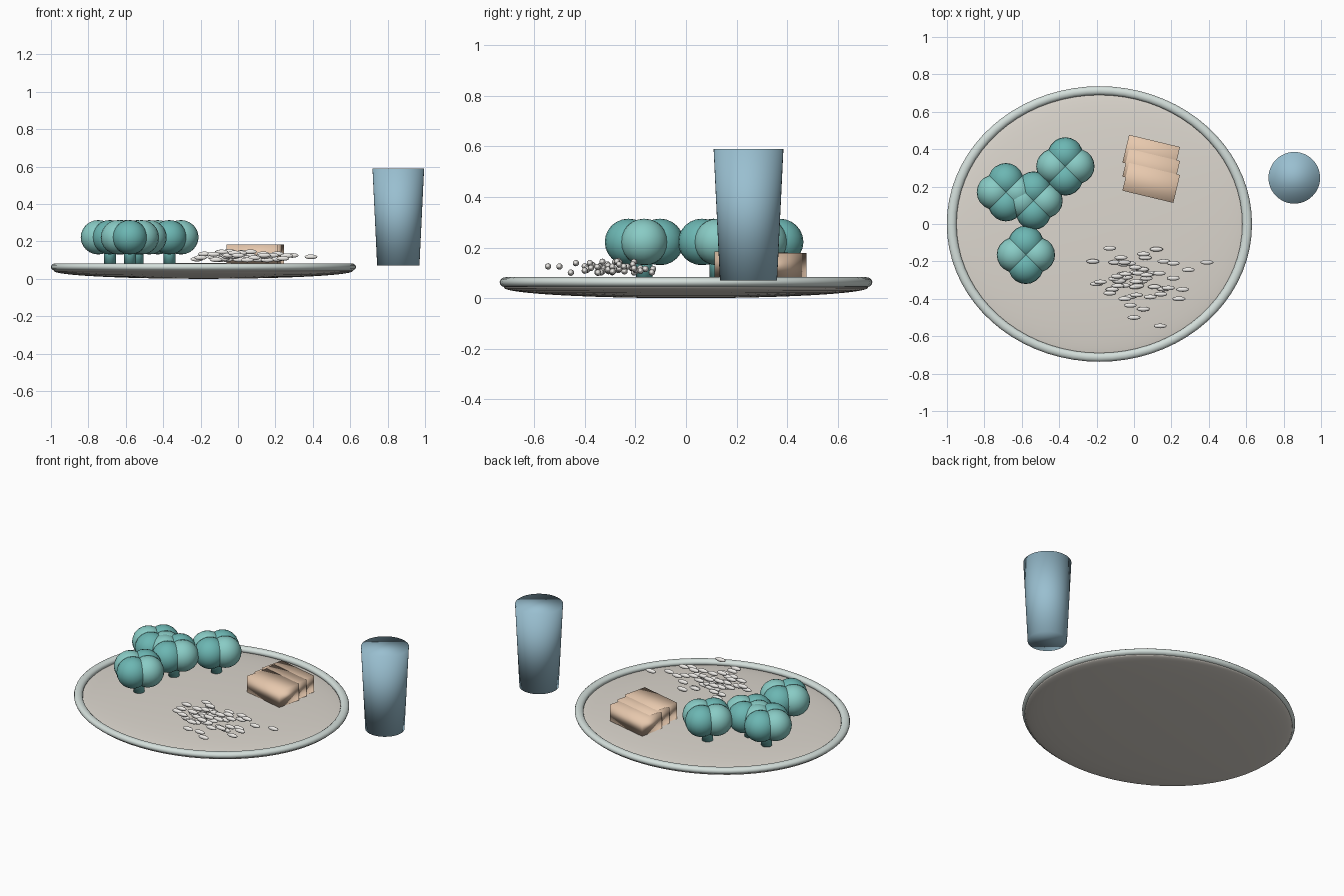
import bpy, math, random

if "Cube" in bpy.data.objects:
    bpy.data.objects.remove(bpy.data.objects["Cube"])

random.seed(4)


def material(name, rgb):
    m = bpy.data.materials.new(name)
    m.diffuse_color = (*rgb, 1)
    m.use_nodes = True
    m.node_tree.nodes["Principled BSDF"].inputs["Base Color"].default_value = m.diffuse_color
    return m


CREAM = material("cream", (0.72, 0.68, 0.62))
RIM = material("pale_rim", (0.66, 0.74, 0.71))
TEAL = material("teal", (0.15, 0.47, 0.45))
MINT = material("light_teal", (0.25, 0.60, 0.56))
TAN = material("tan", (0.80, 0.58, 0.42))
WHITE = material("white", (0.85, 0.83, 0.80))
BLUE = material("blue", (0.32, 0.52, 0.63))


def finish(name, mat, scale=(1, 1, 1), turn=0):
    ob = bpy.context.object
    ob.name = name
    ob.scale = scale
    ob.rotation_euler.z = turn
    ob.data.materials.append(mat)
    bpy.ops.object.shade_smooth()
    return ob


def ball(name, loc, scale, mat, seg=24, rings=12):
    bpy.ops.mesh.primitive_uv_sphere_add(segments=seg, ring_count=rings, radius=1, location=loc)
    return finish(name, mat, scale)


# Oval plate: flattened body with a rounded rim
ball("plate", (-0.185, 0, 0.042), (0.80, 0.72, 0.042), CREAM, 64, 24)
bpy.ops.mesh.primitive_torus_add(major_segments=72, minor_segments=12, major_radius=1,
                                 minor_radius=0.033, location=(-0.185, 0, 0.063))
finish("plate_rim", RIM, (0.79, 0.713, 0.6))

# Florets: a stem with four lobes in alternating shades
for n, (x, y) in enumerate([(-0.685, 0.17), (-0.537, 0.125), (-0.367, 0.308), (-0.578, -0.165)]):
    bpy.ops.mesh.primitive_cylinder_add(vertices=16, radius=0.032, depth=0.12, location=(x, y, 0.14))
    finish(f"floret_stem_{n}", TEAL)
    for k in range(4):
        a = k * math.pi / 2
        ball(f"floret_lobe_{n}_{k}", (x + 0.062 * math.cos(a), y + 0.062 * math.sin(a), 0.222),
             (0.094, 0.094, 0.092), TEAL if k % 2 else MINT, 20, 12)

# Stepped tan slices
for n in range(3):
    bpy.ops.mesh.primitive_cube_add(size=1, location=(0.092, 0.22 + 0.075 * n, 0.132 - 0.003 * n))
    finish(f"slice_{n}", TAN, (0.28, 0.153, 0.103), math.radians(-13.5))

# Scattered grains: a few outliers plus a dense random middle
grains = [(-0.22, -0.2), (-0.13, -0.13), (0.12, -0.135), (0.39, -0.205), (0.29, -0.245),
          (0.14, -0.545), (0.0, -0.5), (-0.02, -0.435), (0.05, -0.455), (0.24, -0.4),
          (0.21, -0.21), (0.26, -0.35), (-0.2, -0.32), (-0.18, -0.31), (-0.05, -0.4),
          (-0.13, -0.37), (0.16, -0.2), (0.06, -0.18), (-0.07, -0.18), (0.21, -0.29)]
for _ in range(36):
    grains.append((min(0.2, max(-0.18, random.gauss(0.0, 0.1))),
                   min(-0.16, max(-0.39, random.gauss(-0.29, 0.065)))))
for n, (x, y) in enumerate(grains):
    d = math.hypot(x - 0.02, y + 0.29)
    z = random.uniform(0.10, max(0.125, 0.155 - 0.1 * d))
    ball(f"grain_{n}", (x, y, z), (0.035, 0.0125, 0.0125), WHITE, 14, 8)

# Tapered tumbler
bpy.ops.mesh.primitive_cone_add(vertices=48, radius1=0.113, radius2=0.138, depth=0.52,
                                location=(0.857, 0.247, 0.33))
finish("tumbler", BLUE)
